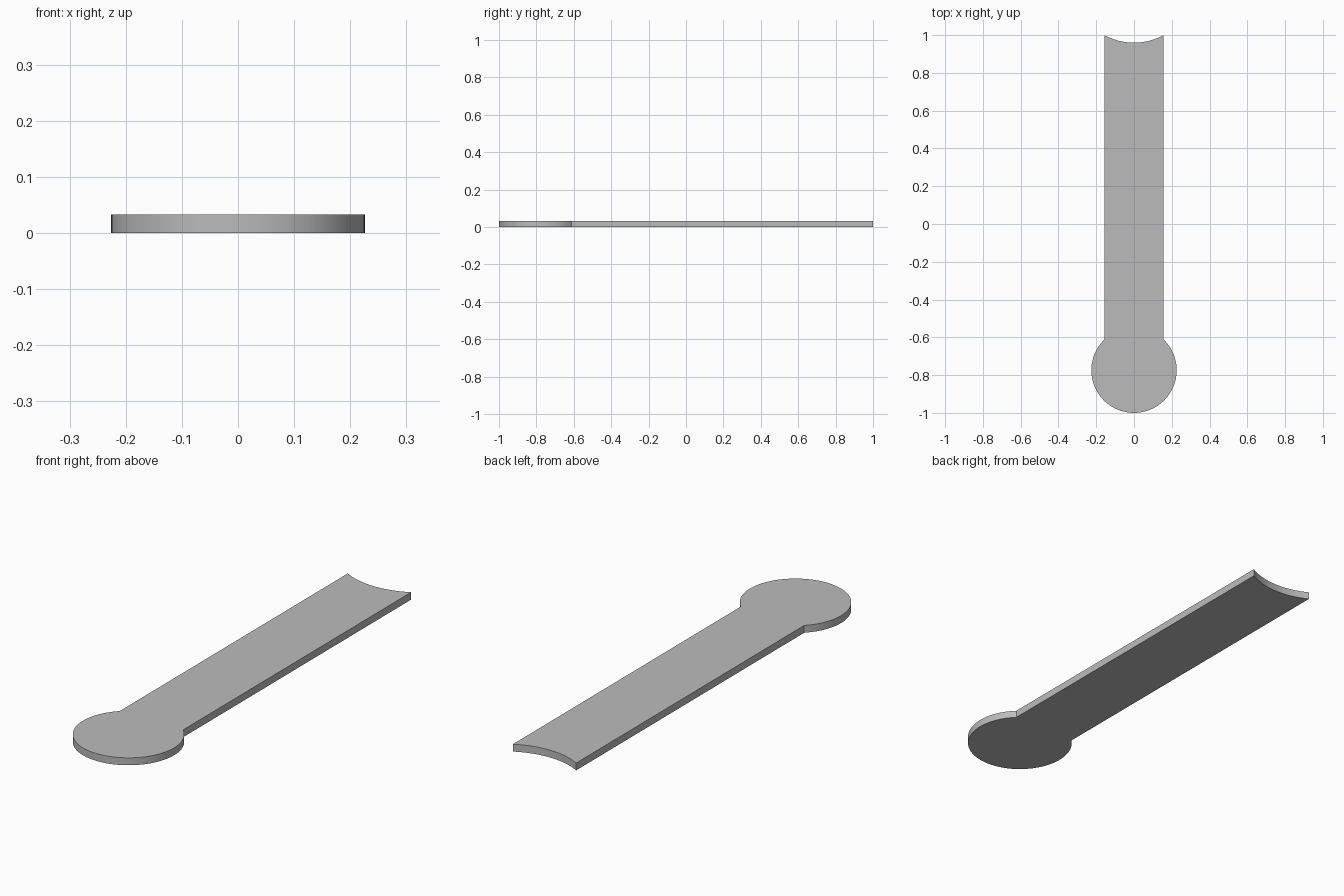
import bpy, bmesh, math

if "Cube" in bpy.data.objects:
    bpy.data.objects.remove(bpy.data.objects["Cube"], do_unlink=True)

THICK = 0.033
HALF_W = 0.157
HEAD_R = 0.226
HEAD_Y = HEAD_R - 1
SAG = 0.04

# Single grey material
grey = bpy.data.materials.new("plain grey")
grey.use_nodes = True
colour = (0.5, 0.5, 0.5, 1)
grey.diffuse_color = colour
grey.node_tree.nodes["Principled BSDF"].inputs["Base Color"].default_value = colour


def arc(cy, r, start, end, steps):
    """Points on an arc centred on x = 0."""
    angles = [start + (end - start) * i / steps for i in range(steps + 1)]
    return [(r * math.cos(a), cy + r * math.sin(a)) for a in angles]


# Outline: round head, straight sides, hollowed far end
join = math.acos(HALF_W / HEAD_R)
outline = arc(HEAD_Y, HEAD_R, math.pi - join, 2 * math.pi + join, 72)
end_r = (HALF_W ** 2 + SAG ** 2) / (2 * SAG)
half = math.asin(HALF_W / end_r)
down = -math.pi / 2
outline += arc(1 - SAG + end_r, end_r, down + half, down - half, 24)

# Extrude the outline into a flat plate
bm = bmesh.new()
base = bm.faces.new([bm.verts.new((x, y, 0)) for x, y in outline])
top = bmesh.ops.extrude_face_region(bm, geom=[base], use_keep_orig=True)["geom"]
bmesh.ops.translate(bm, vec=(0, 0, THICK),
                    verts=[g for g in top if isinstance(g, bmesh.types.BMVert)])
bmesh.ops.recalc_face_normals(bm, faces=bm.faces)
mesh = bpy.data.meshes.new("round_ended_plate")
bm.to_mesh(mesh)
bm.free()
mesh.materials.append(grey)

plate = bpy.data.objects.new("round_ended_plate", mesh)
bpy.context.collection.objects.link(plate)
bpy.context.view_layer.objects.active = plate
plate.select_set(True)
bpy.ops.object.shade_smooth_by_angle(angle=math.radians(30))
